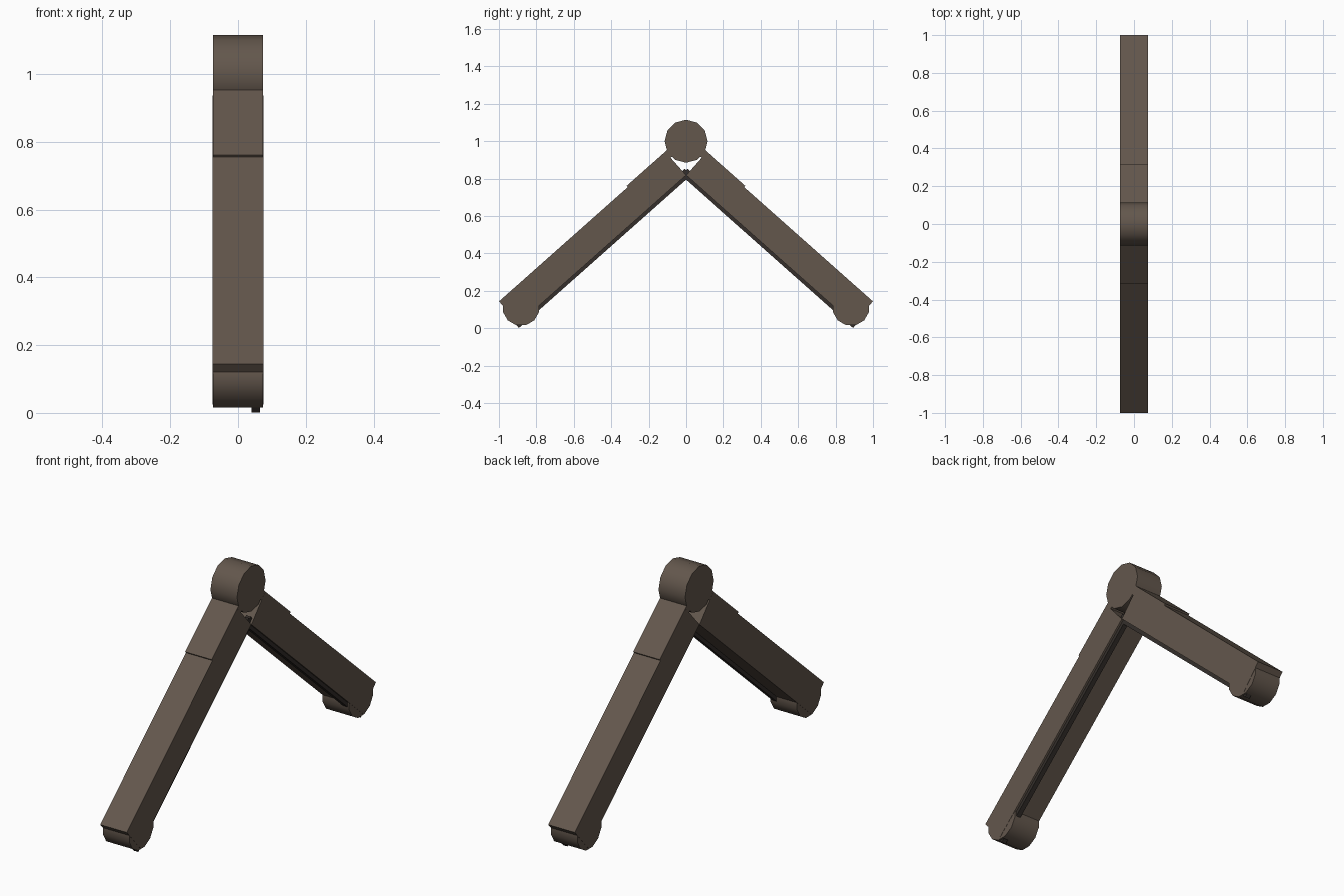
import bpy, bmesh, math
from mathutils import Matrix

if "Cube" in bpy.data.objects:
    bpy.data.objects.remove(bpy.data.objects["Cube"])

ANGLE = math.radians(41.6)
# frame of the front arm: y runs up the arm, z points out of its upper face
ARM = Matrix.Translation((0, -0.894, 0.025)) @ Matrix.Rotation(ANGLE, 4, 'X')


def material(name, color):
    m = bpy.data.materials.new(name)
    m.diffuse_color = (*color, 1)
    m.use_nodes = True
    m.node_tree.nodes["Principled BSDF"].inputs["Base Color"].default_value = m.diffuse_color
    return m


BROWN = material("brown", (0.125, 0.095, 0.073))
DARK = material("dark_brown", (0.035, 0.028, 0.024))


def finish(name, bm, mat, mirror=True):
    me = bpy.data.meshes.new(name)
    bmesh.ops.recalc_face_normals(bm, faces=bm.faces)
    bm.to_mesh(me)
    bm.free()
    me.materials.append(mat)
    ob = bpy.data.objects.new(name, me)
    bpy.context.collection.objects.link(ob)
    if mirror:
        mod = ob.modifiers.new("other_side", 'MIRROR')
        mod.use_axis = (False, True, False)
        mod.use_mirror_merge = False
    return ob


def arm_box(name, x, s, n, mat):
    """Box given by its ranges across, along and out of the arm."""
    bm = bmesh.new()
    centre = [(a + b) / 2 for a, b in (x, s, n)]
    size = [b - a for a, b in (x, s, n)]
    bmesh.ops.create_cube(bm, size=1, matrix=ARM @ Matrix.Translation(centre)
                          @ Matrix.Diagonal((*size, 1)))
    return finish(name, bm, mat)


def roller(name, y, z, radius, width, turn, mirror):
    """Twelve-sided cylinder lying along x, with a smooth rim."""
    bm = bmesh.new()
    mx = (Matrix.Translation((0, y, z)) @ Matrix.Rotation(turn, 4, 'X')
          @ Matrix.Rotation(math.pi / 2, 4, 'Y'))
    bmesh.ops.create_cone(bm, cap_ends=True, segments=12, radius1=radius,
                          radius2=radius, depth=width, matrix=mx)
    ob = finish(name, bm, BROWN, mirror)
    bpy.ops.object.select_all(action='DESELECT')
    ob.select_set(True)
    bpy.context.view_layer.objects.active = ob
    bpy.ops.object.shade_smooth_by_angle(angle=math.radians(40))
    return ob


# main beams
arm_box("arm", (-0.075, 0.075), (0, 1.195), (0, 0.159), BROWN)
# raised hinge straps reaching into the pivot
arm_box("hinge_strap", (-0.0745, 0.0745), (0.92, 1.297), (0.124, 0.168), BROWN)
# thin rail along each underside
arm_box("underside_rail", (0.04, 0.065), (-0.015, 1.225), (-0.018, 0.02), DARK)
# pivot and feet
roller("pivot", 0, 1.0, 0.115, 0.149, 0, False)
roller("foot", -0.882, 0.113, 0.1, 0.148, math.radians(15), True)
